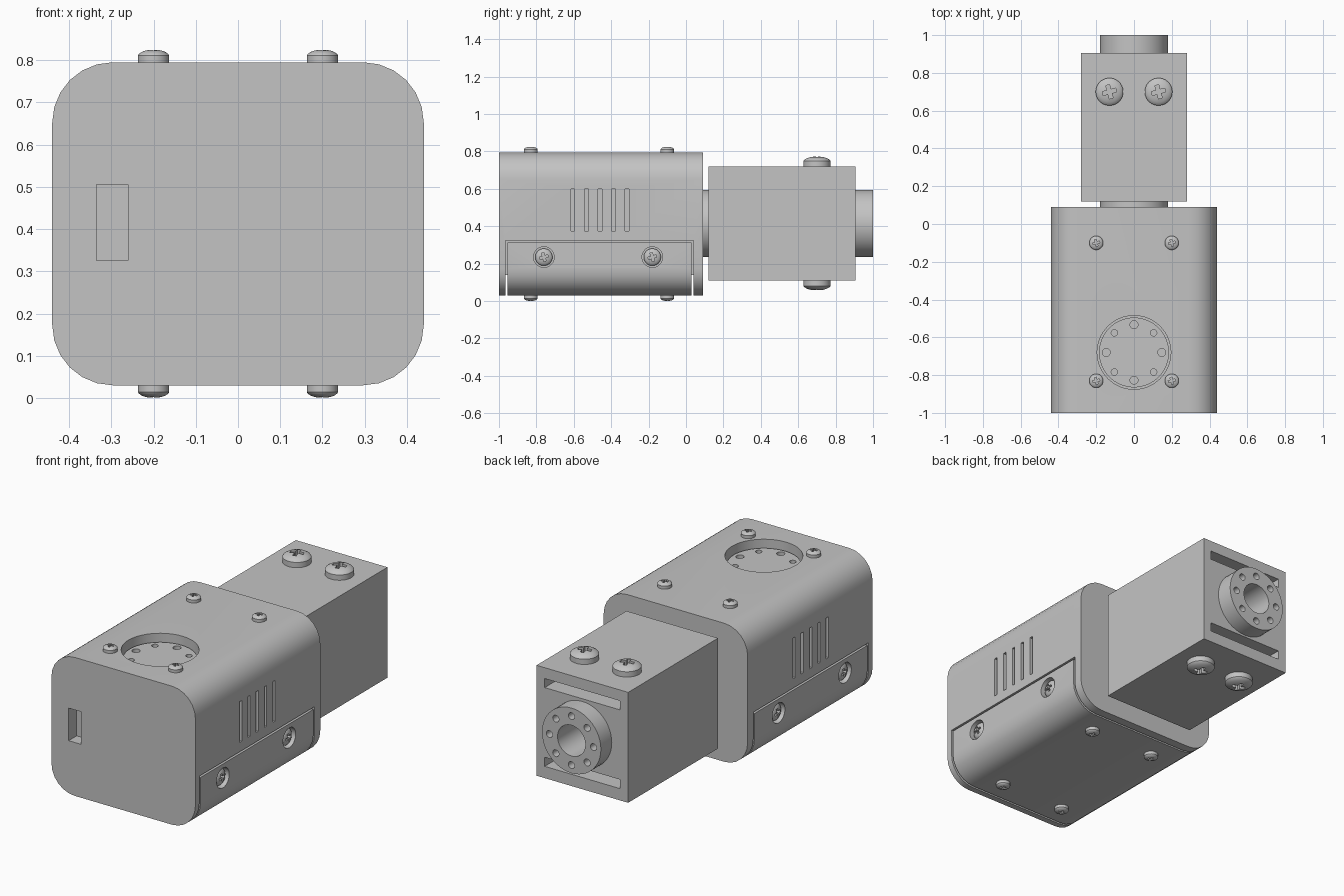
import bpy
import bmesh
from math import cos, sin, pi, radians
from mathutils import Matrix, Vector

cube = bpy.data.objects.get("Cube")
if cube:
    bpy.data.objects.remove(cube, do_unlink=True)

GREY = (0.55, 0.55, 0.55, 1)
grey = bpy.data.materials.new("plain_grey")
grey.use_nodes = True
grey.diffuse_color = GREY
grey.node_tree.nodes["Principled BSDF"].inputs["Base Color"].default_value = GREY
parts = []


def make(name, bm, keep=True):
    bmesh.ops.recalc_face_normals(bm, faces=bm.faces)
    mesh = bpy.data.meshes.new(name)
    bm.to_mesh(mesh)
    bm.free()
    obj = bpy.data.objects.new(name, mesh)
    bpy.context.collection.objects.link(obj)
    if keep:
        mesh.materials.append(grey)
        parts.append(obj)
    return obj


def box(name, x, y, z, keep=True):
    bm = bmesh.new()
    bmesh.ops.create_cube(bm, size=1)
    for v in bm.verts:
        v.co = [a + (b - a) * (c + 0.5) for c, (a, b) in zip(v.co, (x, y, z))]
    return make(name, bm, keep)


def rod(name, start, end, radius, keep=True, sides=48):
    a, b = Vector(start), Vector(end)
    turn = (b - a).to_track_quat("Z", "Y").to_matrix().to_4x4()
    bm = bmesh.new()
    bmesh.ops.create_cone(bm, cap_ends=True, segments=sides, radius1=radius, radius2=radius,
                          depth=(b - a).length, matrix=Matrix.Translation((a + b) / 2) @ turn)
    return make(name, bm, keep)


def prism(name, outline, y0, y1, keep=True):
    """Extrude an x-z outline along y."""
    bm = bmesh.new()
    face = bm.faces.new([bm.verts.new((x, y0, z)) for x, z in outline])
    moved = bmesh.ops.extrude_face_region(bm, geom=[face])["geom"]
    verts = [v for v in moved if isinstance(v, bmesh.types.BMVert)]
    bmesh.ops.translate(bm, verts=verts, vec=(0, y1 - y0, 0))
    return make(name, bm, keep)


def cut(obj, tool, operation="DIFFERENCE"):
    tool.hide_render = True
    mod = obj.modifiers.new("cut", "BOOLEAN")
    mod.operation, mod.solver, mod.object = operation, "EXACT", tool
    bpy.context.view_layer.objects.active = obj
    bpy.ops.object.modifier_apply(modifier=mod.name)
    bpy.data.objects.remove(tool, do_unlink=True)


def rounded(hx, z0, z1, r, steps=6):
    pts = []
    corners = ((hx - r, z1 - r), (r - hx, z1 - r), (r - hx, z0 + r), (hx - r, z0 + r))
    for q, (cx, cz) in enumerate(corners):
        for i in range(steps + 1):
            a = (q + i / steps) * pi / 2
            pts.append((cx + r * cos(a), cz + r * sin(a)))
    return pts


def u_shape(wall, top, floor):
    half = [(0.6, -0.2), (0.6, top), (wall, top), (wall, floor)]
    return half + [(-x, z) for x, z in reversed(half)]


# Main housing with a pocket for the wrap-around lower cover
shell = rounded(0.44, 0.03, 0.795, 0.143)
housing = prism("housing", shell, -1, 0.09)
cut(housing, prism("pocket", u_shape(0.38, 0.323, 0.14), -0.966, 0.041, False))
cover = prism("lower_cover", shell, -0.955, 0.03)
cut(cover, prism("cover_limit", u_shape(0.381, 0.312, 0.139), -1.2, 0.3, False), "INTERSECT")

# Vent slots and counterbores on both sides
for s in (-1, 1):
    for i in range(5):
        y = -0.605 + i * 0.0725
        cut(housing, box("vent", sorted((s * 0.39, s * 0.5)), (y - 0.01, y + 0.01),
                         (0.375, 0.6), False))
    for y in (-0.76, -0.18):
        cut(cover, rod("bore", (s * 0.4, y, 0.235), (s * 0.5, y, 0.235), 0.055, False))

# Front port
cut(housing, box("port", (-0.335, -0.26), (-1.1, -0.93), (0.325, 0.505), False))

# Round recess in the top holding a drilled disc
cut(housing, rod("recess", (0, -0.68, 0.7), (0, -0.68, 0.9), 0.195, False, 64))
disc = rod("top_disc", (0, -0.68, 0.69), (0, -0.68, 0.75), 0.185, sides=64)
for i in range(8):
    x, y = 0.147 * cos(i * pi / 4), -0.68 + 0.147 * sin(i * pi / 4)
    cut(disc, rod("hole", (x, y, 0.71), (x, y, 0.8), 0.021 - 0.004 * (i % 2), False, 16))

# Rear block with slots at both ends
block = box("rear_block", (-0.28, 0.28), (0.12, 0.905), (0.11, 0.72))
for z in (0.175, 0.61):
    for y in (0.1, 0.79):
        cut(block, box("slot", (-0.23, 0.23), (y, y + 0.14), (z, z + 0.05), False))
cut(block, rod("bore", (0, 0.7, 0.415), (0, 1.1, 0.415), 0.085, False))

# Round flanges on the block ends
rod("front_flange", (0, 0.07, 0.415), (0, 0.13, 0.415), 0.18)
flange = rod("rear_flange", (0, 0.89, 0.415), (0, 1, 0.415), 0.18)
cut(flange, rod("bore", (0, 0.7, 0.415), (0, 1.1, 0.415), 0.085, False))
for i in range(8):
    x, z = 0.135 * cos(i * pi / 4), 0.415 + 0.135 * sin(i * pi / 4)
    cut(flange, rod("hole", (x, 0.94, z), (x, 1.1, z), 0.019, False, 16))

# Domed cross-head screw of unit size
bm = bmesh.new()
rim = [(0, 0), (1, 0), (1, 0.55), (0.93, 0.67), (0.75, 0.82), (0.5, 0.93), (0.25, 0.98), (0, 1)]
verts = [bm.verts.new((x, 0, z)) for x, z in rim]
edges = [bm.edges.new(pair) for pair in zip(verts, verts[1:])]
bmesh.ops.spin(bm, geom=verts + edges, cent=(0, 0, 0), axis=(0, 0, 1), angle=2 * pi, steps=32)
bmesh.ops.remove_doubles(bm, verts=bm.verts, dist=0.001)
screw = make("screw_master", bm)
for x, y in ((0.5, 0.14), (0.14, 0.5)):
    cut(screw, box("cross", (-x, x), (-y, y), (0.4, 1.5), False))
parts.remove(screw)


def place(name, loc, radius, height, axis):
    obj = bpy.data.objects.new(name, screw.data)
    bpy.context.collection.objects.link(obj)
    turn = Vector(axis).to_track_quat("Z", "Y").to_matrix().to_4x4()
    obj.matrix_world = (Matrix.Translation(loc) @ turn @ Matrix.Rotation(radians(15), 4, "Z")
                        @ Matrix.Diagonal((radius, radius, height, 1)))
    parts.append(obj)


for s in (-1, 1):
    # Housing screws, top and bottom
    for y in (-0.1, -0.83):
        place("housing_screw_top", (s * 0.2, y, 0.795), 0.037, 0.03, (0, 0, 1))
        place("housing_screw_bottom", (s * 0.2, y, 0.03), 0.037, 0.03, (0, 0, -1))
    # Block screws, top and bottom
    place("block_screw_top", (s * 0.13, 0.7, 0.72), 0.073, 0.053, (0, 0, 1))
    place("block_screw_bottom", (s * 0.13, 0.7, 0.11), 0.073, 0.053, (0, 0, -1))
    # Cover screws, sunk into the sides
    for y in (-0.76, -0.18):
        place("cover_screw", (s * 0.399, y, 0.235), 0.046, 0.038, (s, 0, 0))
bpy.data.objects.remove(screw, do_unlink=True)

# Smooth the curves, keep the edges crisp
bpy.ops.object.select_all(action="DESELECT")
for obj in parts:
    obj.select_set(True)
bpy.context.view_layer.objects.active = parts[0]
bpy.ops.object.shade_smooth_by_angle(angle=radians(30))
